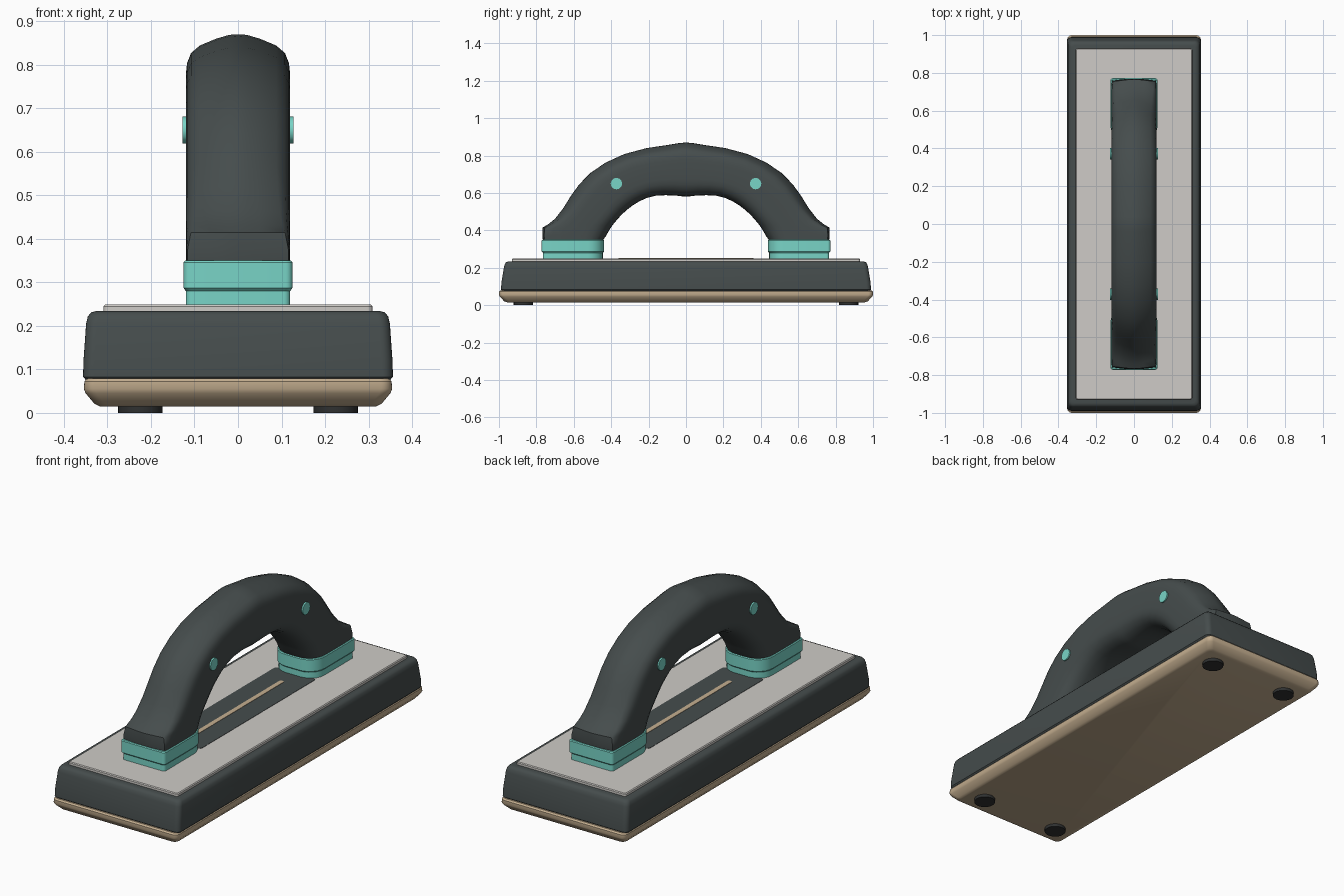
import bpy, bmesh, math

if "Cube" in bpy.data.objects:
    bpy.data.objects.remove(bpy.data.objects["Cube"])


def material(name, rgb):
    m = bpy.data.materials.new(name)
    m.diffuse_color = (*rgb, 1)
    m.use_nodes = True
    m.node_tree.nodes["Principled BSDF"].inputs["Base Color"].default_value = m.diffuse_color
    return m


DARK = material("charcoal", (0.060, 0.073, 0.073))
BLACK = material("black rubber", (0.028, 0.030, 0.030))
TEAL = material("teal", (0.19, 0.66, 0.57))
GREY = material("light grey", (0.62, 0.60, 0.57))
TAN = material("tan", (0.56, 0.43, 0.28))


def loft(name, rings, mat, angle=35):
    """Skin a stack of equal-length point rings and cap both ends."""
    bm = bmesh.new()
    loops = [[bm.verts.new(p) for p in ring] for ring in rings]
    n = len(loops[0])
    for a, b in zip(loops, loops[1:]):
        for i in range(n):
            j = (i + 1) % n
            bm.faces.new((a[i], a[j], b[j], b[i]))
    bm.faces.new(loops[0][::-1])
    bm.faces.new(loops[-1])
    bmesh.ops.recalc_face_normals(bm, faces=bm.faces)
    me = bpy.data.meshes.new(name)
    bm.to_mesh(me)
    bm.free()
    me.materials.append(mat)
    ob = bpy.data.objects.new(name, me)
    bpy.context.collection.objects.link(ob)
    bpy.ops.object.select_all(action='DESELECT')
    ob.select_set(True)
    bpy.context.view_layer.objects.active = ob
    bpy.ops.object.shade_smooth_by_angle(angle=math.radians(angle))
    return ob


def rounded(z, hx, y0, y1, r0, r1, seg=6):
    """Rounded rectangle ring; r0 rounds the y0 corners, r1 the y1 corners."""
    pts = []
    for sx, y, sy, r, start in ((1, y1, 1, r1, 0), (-1, y1, 1, r1, 90),
                                (-1, y0, -1, r0, 180), (1, y0, -1, r0, 270)):
        for k in range(seg + 1):
            a = math.radians(start + 90 * k / seg)
            pts.append((sx * (hx - r) + r * math.cos(a),
                        y - sy * r + r * math.sin(a), z))
    return pts


def slab(name, levels, mat, angle=35):
    return loft(name, [rounded(z, hx, -hy, hy, r, r) for z, hx, hy, r in levels], mat, angle)


def cylinder(name, loc, r, depth, mat, sides, along_x=False):
    rings = []
    for e in (-depth / 2, depth / 2):
        ring = []
        for k in range(sides):
            a = 2 * math.pi * k / sides
            c, s = r * math.cos(a), r * math.sin(a)
            p = (e, c, s) if along_x else (c, s, e)
            ring.append([p[i] + loc[i] for i in range(3)])
        rings.append(ring)
    return loft(name, rings, mat)


# Sole, body and top plate
slab("sole", [(0.015, 0.318, 0.955, 0.02), (0.021, 0.33, 0.972, 0.025),
              (0.045, 0.35, 0.995, 0.025), (0.055, 0.354, 1.0, 0.025),
              (0.072, 0.353, 1.0, 0.025), (0.079, 0.347, 0.993, 0.025)], TAN)
slab("body", [(0.076, 0.35, 0.983, 0.02), (0.083, 0.356, 0.989, 0.025),
              (0.12, 0.355, 0.987, 0.025), (0.205, 0.349, 0.973, 0.025),
              (0.222, 0.345, 0.968, 0.025), (0.231, 0.337, 0.96, 0.022),
              (0.234, 0.325, 0.948, 0.02)], DARK)
slab("top_plate", [(0.228, 0.309, 0.93, 0.012), (0.245, 0.309, 0.93, 0.012),
                   (0.249, 0.305, 0.926, 0.01)], GREY)

# Dark strip under the handle with a thin tan streak
slab("dark_strip", [(0.248, 0.115, 0.47, 0.02), (0.2505, 0.115, 0.47, 0.02)], DARK)
slab("tan_streak", [(0.249, 0.012, 0.36, 0.01), (0.252, 0.012, 0.36, 0.01)], TAN)

# Rubber feet
for sx in (-1, 1):
    for sy in (-1, 1):
        cylinder("rubber_foot", (sx * 0.225, sy * 0.87, 0.0125), 0.051, 0.025, BLACK, 24)

# Collars: square at the outer end, rounded toward the middle
for s in (-1, 1):
    rings = []
    for z, hx, o, i, r in ((0.245, 0.12, 0.765, 0.445, 0.08),
                           (0.28, 0.12, 0.765, 0.445, 0.08),
                           (0.287, 0.125, 0.772, 0.438, 0.085),
                           (0.346, 0.125, 0.772, 0.438, 0.085),
                           (0.35, 0.121, 0.768, 0.442, 0.08)):
        if s > 0:
            rings.append(rounded(z, hx, i, o, r, 0.015))
        else:
            rings.append(rounded(z, hx, -o, -i, 0.015, r))
    loft("collar", rings, TEAL)

# Handle half section: (x, t), t runs from the inner to the outer curve
section = [(0, 0), (0.045, 0.005), (0.08, 0.045), (0.105, 0.12), (0.117, 0.22),
           (0.12, 0.32), (0.12, 0.68), (0.117, 0.77), (0.108, 0.85),
           (0.088, 0.91), (0.05, 0.965), (0.02, 0.995), (0, 1)]
# Half of the arch: outer y, z, inner y, z, squareness of the outer corners
stations = [(0.765, 0.345, 0.445, 0.345, 0.9), (0.768, 0.375, 0.428, 0.37, 0.9),
            (0.766, 0.415, 0.412, 0.398, 0.65), (0.738, 0.432, 0.395, 0.425, 0.45),
            (0.70, 0.462, 0.372, 0.453, 0.25), (0.655, 0.52, 0.345, 0.483, 0.1),
            (0.615, 0.585, 0.318, 0.508, 0), (0.57, 0.647, 0.287, 0.532, 0),
            (0.51, 0.708, 0.25, 0.555, 0), (0.43, 0.762, 0.21, 0.573, 0),
            (0.33, 0.808, 0.165, 0.585, 0), (0.21, 0.84, 0.11, 0.588, 0),
            (0.10, 0.856, 0.055, 0.586, 0), (0.04, 0.866, 0.02, 0.582, 0)]


def handle_ring(oy, oz, iy, iz, sq):
    half = []
    for x, t in section:
        if t > 0.7:
            if x > 0.08:
                x += (0.119 - x) * sq
            t += (1 - t) * sq * (1 if x < 0.112 else (t - 0.6) / 0.4)
        half.append((x, iy + (oy - iy) * t, iz + (oz - iz) * t))
    return half + [(-x, y, z) for x, y, z in half[-2:0:-1]]


front = [handle_ring(-oy, oz, -iy, iz, q) for oy, oz, iy, iz, q in stations]
middle = [handle_ring(0, 0.87, 0, 0.581, 0)]
back = [handle_ring(*st) for st in reversed(stations)]
loft("handle", front + middle + back, DARK, 50)

# Pins through the handle
for s in (-1, 1):
    cylinder("handle_pin", (0, s * 0.372, 0.65), 0.031, 0.254, TEAL, 12, True)
